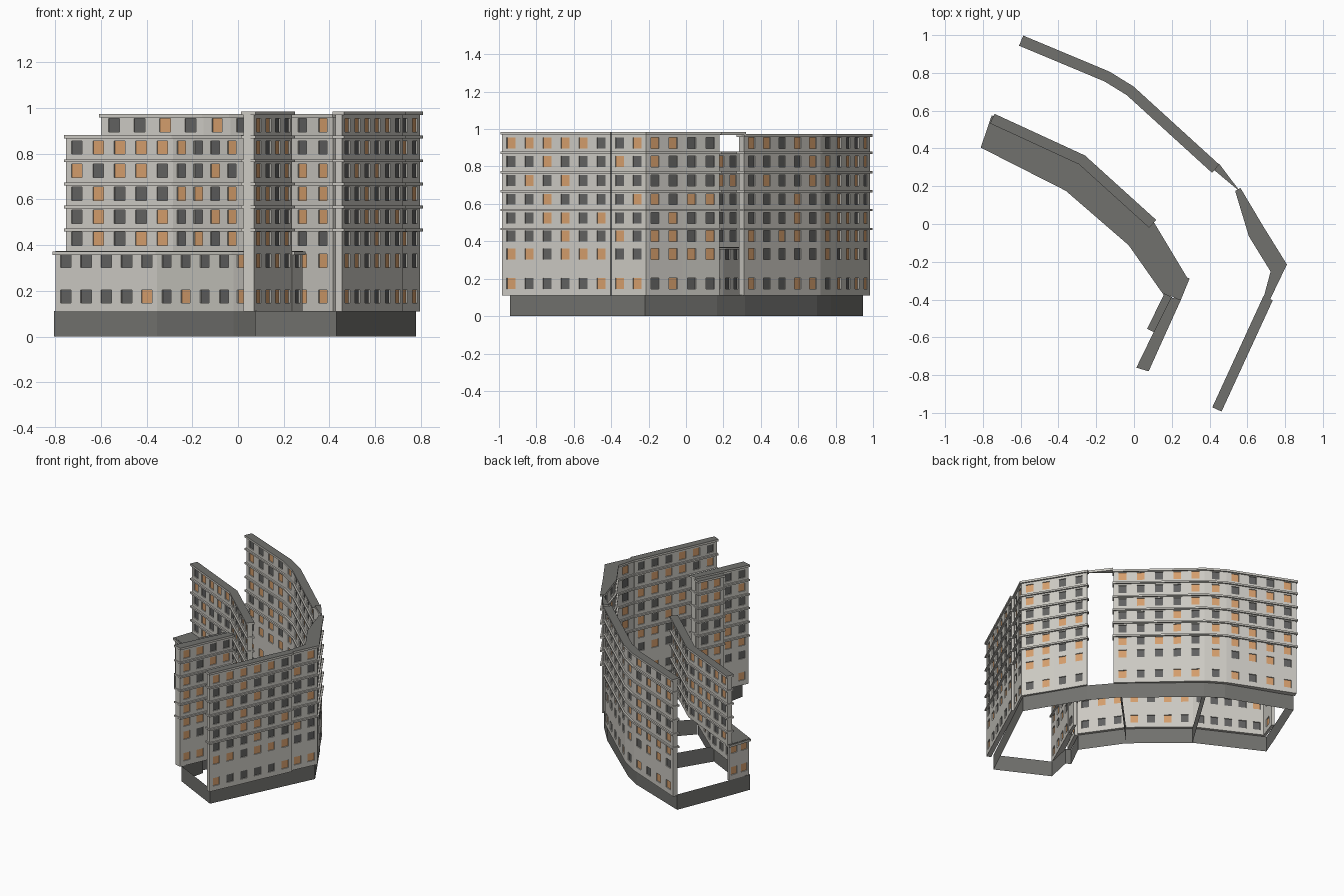
import bpy, bmesh, random
from mathutils import Vector

if "Cube" in bpy.data.objects:
    bpy.data.objects.remove(bpy.data.objects["Cube"])

random.seed(7)


def material(name, rgb):
    m = bpy.data.materials.new(name)
    m.diffuse_color = (*rgb, 1)
    m.use_nodes = True
    m.node_tree.nodes["Principled BSDF"].inputs["Base Color"].default_value = m.diffuse_color
    return m


MATS = [material("pale_plaster", (0.60, 0.585, 0.54)),
        material("grey_concrete", (0.165, 0.165, 0.155)),
        material("dark_glass", (0.12, 0.12, 0.118)),
        material("lit_orange_glass", (0.66, 0.34, 0.15))]
PLASTER, CONCRETE, DARK, LIT = range(4)
ROWS = [0.175, 0.332, 0.428, 0.524, 0.625, 0.726, 0.827, 0.925]
LEDGES = [0.460, 0.561, 0.662, 0.763, 0.867]
HALF_W, HALF_H, DEPTH = 0.026, 0.029, 0.007


def finish(bm, name):
    me = bpy.data.meshes.new(name)
    bm.to_mesh(me)
    bm.free()
    for m in MATS:
        me.materials.append(m)
    ob = bpy.data.objects.new(name, me)
    bpy.context.collection.objects.link(ob)
    return ob


def face(bm, pts, mat):
    f = bm.faces.new([bm.verts.new(p) for p in pts])
    f.material_index = mat


def offset(path, d, stretch=0.0):
    """Shift a plan path to its left by d, with mitred corners and longer ends."""
    pts = [Vector(p) for p in path]
    dirs = [(b - a).normalized() for a, b in zip(pts, pts[1:])]
    out = []
    for i, p in enumerate(pts):
        a, b = dirs[max(i - 1, 0)], dirs[min(i, len(dirs) - 1)]
        n = Vector((-a.y - b.y, a.x + b.x)).normalized()
        k = max(n.dot(Vector((-a.y, a.x))), 0.6)
        out.append(p + n * d / k)
    out[0] = out[0] - dirs[0] * stretch
    out[-1] = out[-1] + dirs[-1] * stretch
    return out


def ribbon(bm, outer, inner, z0, z1, mat, top):
    """Solid strip between two plan paths of equal length."""
    at = lambda p, z: (p[0], p[1], z)
    for i in range(len(outer) - 1):
        a, b, c, d = outer[i], outer[i + 1], inner[i + 1], inner[i]
        face(bm, [at(d, z1), at(c, z1), at(b, z1), at(a, z1)], top)
        face(bm, [at(a, z0), at(b, z0), at(c, z0), at(d, z0)], mat)
        face(bm, [at(b, z0), at(a, z0), at(a, z1), at(b, z1)], mat)
        face(bm, [at(d, z0), at(c, z0), at(c, z1), at(d, z1)], mat)
    for p, q in ((outer[0], inner[0]), (inner[-1], outer[-1])):
        face(bm, [at(p, z0), at(q, z0), at(q, z1), at(p, z1)], mat)


def facade(bm, p, q, z0, z1, pitch):
    """Wall face from p to q, outside on the left, with recessed windows."""
    p, q = Vector(p), Vector(q)
    length = (q - p).length
    u = (q - p).normalized()
    n = Vector((-u.y, u.x))

    def quad(s0, s1, a, b, mat, d0=0.0, d1=0.0, d2=None, d3=None):
        d2 = d1 if d2 is None else d2
        d3 = d0 if d3 is None else d3
        pts = []
        for s, z, d in ((s1, a, d1), (s0, a, d0), (s0, b, d3), (s1, b, d2)):
            v = p + u * s - n * d
            pts.append((v.x, v.y, z))
        face(bm, pts, mat)

    count = max(1, int(length / pitch + 0.5)) if length > 0.07 else 0
    rows = [r for r in ROWS if z0 < r - HALF_H and r + HALF_H < z1]
    if not count:
        quad(0, length, z0, z1, PLASTER)
        return
    z = z0
    for r in rows:
        lo, hi = r - HALF_H, r + HALF_H
        quad(0, length, z, lo, PLASTER)
        s = 0
        for i in range(count):
            mid = (i + 0.5) * length / count
            a, b = mid - HALF_W, mid + HALF_W
            quad(s, a, lo, hi, PLASTER)
            quad(a, b, lo, hi, LIT if random.random() < 0.48 else DARK, DEPTH, DEPTH)
            quad(a, a, lo, hi, PLASTER, 0, DEPTH)
            quad(b, b, lo, hi, PLASTER, DEPTH, 0)
            quad(a, b, lo, lo, PLASTER, 0, 0, DEPTH, DEPTH)
            quad(a, b, hi, hi, PLASTER, DEPTH, DEPTH, 0, 0)
            s = b
        quad(s, length, lo, hi, PLASTER)
        z = hi
    quad(0, length, z, z1, PLASTER)


def wall(name, outer, inner, z0, z1, pitch=0.113, lip=0.011):
    """Two-sided wall with floor ledges and a roof cap."""
    bm = bmesh.new()
    for line in (outer, inner[::-1]):
        for p, q in zip(line, line[1:]):
            facade(bm, p, q, z0, z1, pitch)
    for p, q in ((outer[0], inner[0]), (inner[-1], outer[-1])):
        face(bm, [(*p, z0), (*q, z0), (*q, z1), (*p, z1)], PLASTER)
    for a, b in zip(zip(outer, inner), zip(outer[1:], inner[1:])):
        face(bm, [(*a[0], z0), (*b[0], z0), (*b[1], z0), (*a[1], z0)], PLASTER)
    finish(bm, name)
    bm = bmesh.new()
    o, i = offset(outer, lip, 0.006), offset(inner, -lip, 0.006)
    for z in [z for z in LEDGES if z0 + 0.03 < z < z1 - 0.04]:
        ribbon(bm, o, i, z, z + 0.012, PLASTER, PLASTER)
    ribbon(bm, o, i, z1 - 0.009, z1 + 0.006, PLASTER, CONCRETE)
    finish(bm, name + "_ledges")


def even_wall(name, outer, t, z0, z1, pitch=0.113):
    outer = [Vector(p) for p in outer]
    wall(name, outer, offset(outer, -t), z0, z1, pitch)


# long outer wall at the back
even_wall("back_wall", [(-0.585, 0.985), (-0.135, 0.797), (-0.01, 0.72), (0.44, 0.31)],
          0.036, 0.11, 0.967)
# wedge-shaped corner wall on the right, and the straight wall south of it
wall("corner_wall",
     [Vector(p) for p in [(0.557, 0.18), (0.676, -0.02), (0.797, -0.215), (0.708, -0.40)]],
     [Vector(p) for p in [(0.548, 0.172), (0.618, -0.06), (0.735, -0.25), (0.696, -0.395)]],
     0.11, 0.979)
even_wall("right_wall", [(0.722, -0.405), (0.456, -0.983)], 0.032, 0.11, 0.979)

# roof sliver bridging the gap
bm = bmesh.new()
ribbon(bm, [(0.45, 0.32), (0.552, 0.185)], [(0.425, 0.285), (0.548, 0.182)],
       0.968, 0.985, PLASTER, CONCRETE)
finish(bm, "gap_roof_strip")

# south wing
wall("wing_wall",
     [Vector(p) for p in [(0.237, -0.40), (0.154, -0.583), (0.07, -0.77)]],
     [Vector(p) for p in [(0.203, -0.40), (0.115, -0.575), (0.025, -0.76)]],
     0.11, 0.979, 0.1)
even_wall("wing_bay", [(0.082, -0.555), (0.168, -0.378)], 0.024, 0.11, 0.967, 0.1)

# low front podium and its east return
FRONT = [(0.17, -0.375), (-0.02, -0.105), (-0.355, 0.185), (-0.798, 0.41)]
even_wall("podium_wall", FRONT + [(-0.745, 0.565)], 0.02, 0.11, 0.366, 0.1)
even_wall("podium_return", [(0.282, -0.29), (0.239, -0.395)], 0.02, 0.11, 0.366)
bm = bmesh.new()
ribbon(bm, [(0.235, -0.395)] + FRONT,
       [(0.285, -0.29), (0.105, 0.01), (0.08, 0.03), (-0.27, 0.35), (-0.745, 0.57)],
       0.364, 0.374, CONCRETE, CONCRETE)
finish(bm, "podium_roof")

# set-back upper front wall
even_wall("upper_front_wall", [(0.083, -0.008), (-0.285, 0.325), (-0.752, 0.54)],
          0.034, 0.368, 0.875, 0.1)

# thin base skirt ring with two cross partitions
bm = bmesh.new()
ring = [(0.43, -0.94), (0.78, -0.22), (0.55, 0.165), (0.42, 0.315), (-0.02, 0.70),
        (-0.14, 0.775), (-0.59, 0.945), (-0.745, 0.565), (-0.805, 0.41), (-0.355, 0.182),
        (-0.02, -0.108), (0.168, -0.378), (0.08, -0.555), (0.115, -0.57), (0.075, -0.76)]
ring.append(ring[0])
ribs = list(zip(ring, ring[1:])) + [((-0.02, -0.105), (0.40, 0.335)),
                                    ((-0.355, 0.182), (-0.03, 0.705))]
for p, q in ribs:
    face(bm, [(*p, 0), (*q, 0), (*q, 0.112), (*p, 0.112)], CONCRETE)
finish(bm, "base_skirt")
